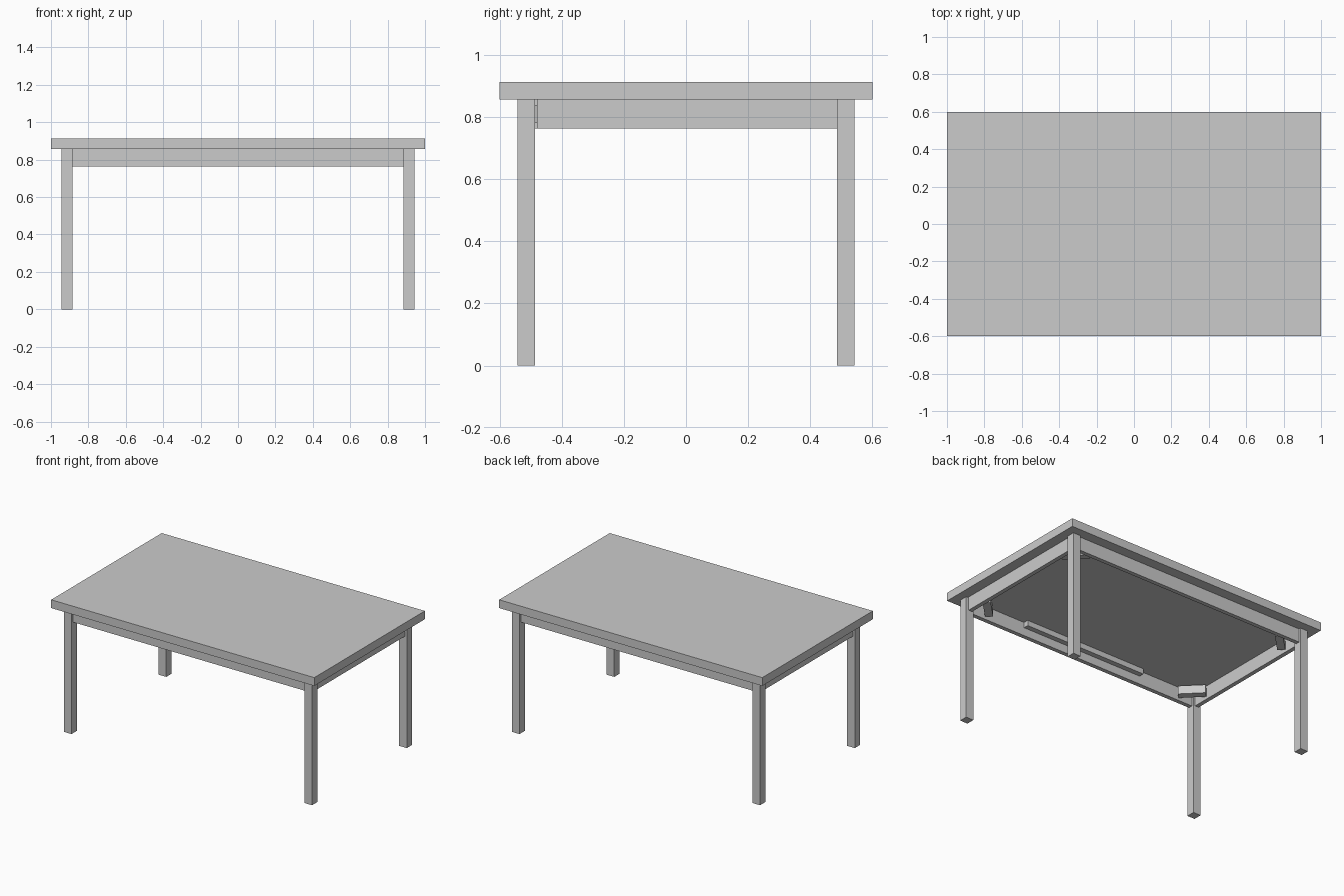
import bpy
from math import radians

if "Cube" in bpy.data.objects:
    bpy.data.objects.remove(bpy.data.objects["Cube"])


def box(name, lo, hi):
    """Axis-aligned box between two corners."""
    size = [b - a for a, b in zip(lo, hi)]
    mid = [(a + b) / 2 for a, b in zip(lo, hi)]
    bpy.ops.mesh.primitive_cube_add(size=1, location=mid)
    ob = bpy.context.object
    ob.name = name
    ob.scale = size
    return ob


TOP, UNDER, APRON_LOW = 0.914, 0.857, 0.764

# Tabletop
box("tabletop", (-1, -0.6, UNDER), (1, 0.6, TOP))

# Legs and diagonal corner braces
for sx, xn in ((-1, "left"), (1, "right")):
    for sy, yn in ((-1, "front"), (1, "back")):
        x, y = sx * 0.9143, sy * 0.5143
        h = 0.0286
        box(f"{yn}_{xn}_leg", (x - h, y - h, 0), (x + h, y + h, UNDER))
        brace = box(f"{yn}_{xn}_brace", (-0.086, -0.025, 0.782), (0.086, 0.025, 0.839))
        brace.location.x, brace.location.y = sx * 0.822, sy * 0.422
        brace.rotation_euler.z = radians(-45 * sx * sy)

# Long aprons between the legs
for sy, yn in ((-1, "front"), (1, "back")):
    y = sy * 0.9143 - sy * 0.4
    box(f"{yn}_apron", (-0.886, y - 0.0143, APRON_LOW), (0.886, y + 0.0143, UNDER))

# Short aprons, the right one stopping just shy of the front leg
box("left_apron", (-0.9286, -0.486, APRON_LOW), (-0.9, 0.486, UNDER))
box("right_apron", (0.9, -0.48, APRON_LOW), (0.9286, 0.486, UNDER))

# Fixing strip inside the front apron
box("fixing_strip", (-0.465, -0.5, 0.82), (0.465, -0.465, UNDER))
